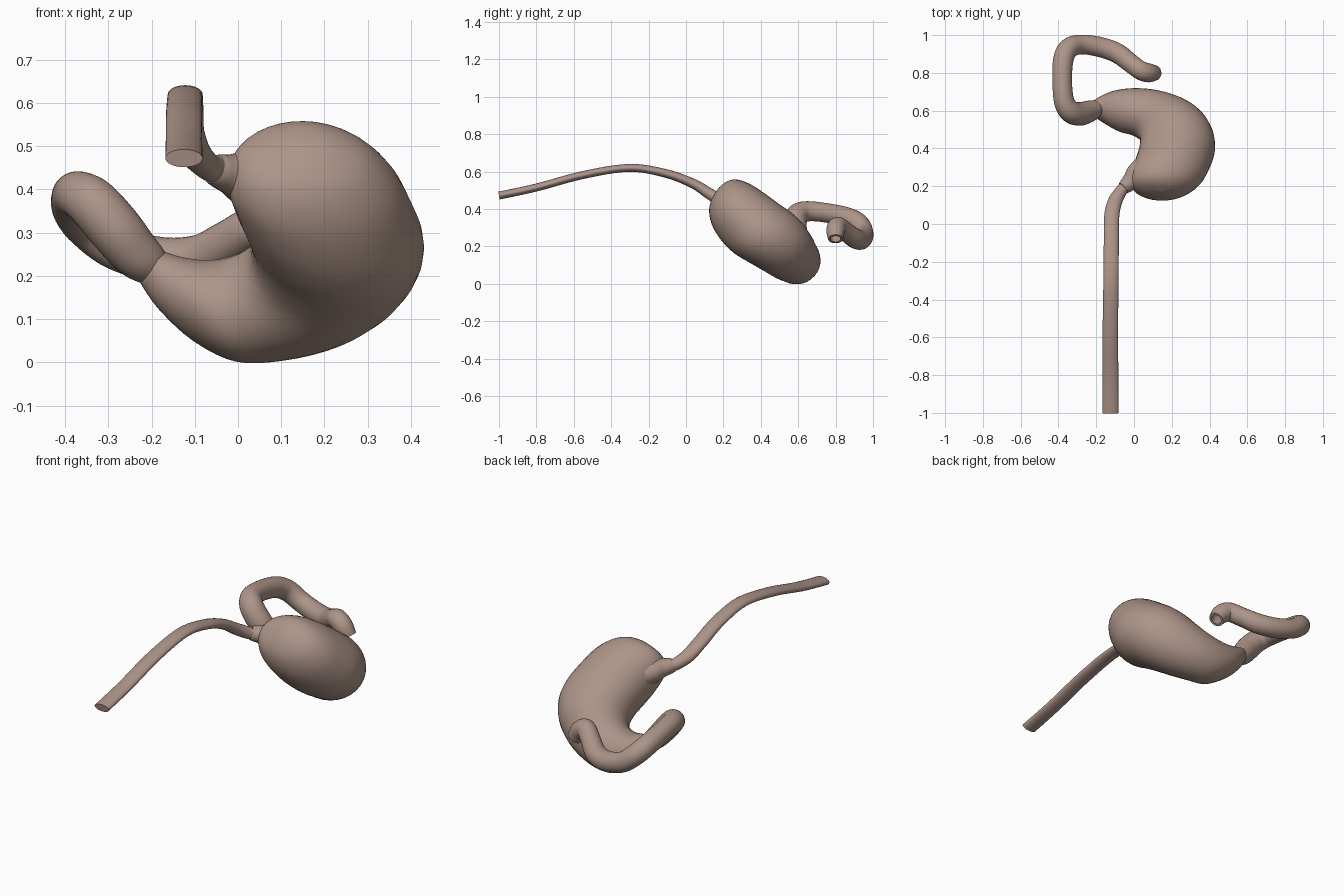
import bpy, bmesh, math
from mathutils import Vector

if "Cube" in bpy.data.objects:
    bpy.data.objects.remove(bpy.data.objects["Cube"])

SIDES = 32

# Brownish-pink tissue
tissue = bpy.data.materials.new("tissue")
tissue.diffuse_color = (0.42, 0.30, 0.25, 1)
tissue.use_nodes = True
tissue.node_tree.nodes["Principled BSDF"].inputs["Base Color"].default_value = tissue.diffuse_color


def spline(stations, steps):
    """Catmull-Rom resampling of equal-length number rows."""
    s = [stations[0]] + list(stations) + [stations[-1]]
    rows = []
    for i in range(1, len(s) - 2):
        for k in range(steps):
            t = k / steps
            rows.append([0.5 * (2 * b + (c - a) * t + (2 * a - 5 * b + 4 * c - d) * t * t
                                + (3 * b - a - 3 * c + d) * t ** 3)
                         for a, b, c, d in zip(*s[i - 1:i + 3])])
    return rows + [list(stations[-1])]


def loft(name, rings):
    """Skin rings given as (centre, half axis a, half axis b), capped at both ends."""
    bm = bmesh.new()
    loops = []
    for c, a, b in rings:
        loops.append([bm.verts.new(c + a * math.cos(2 * math.pi * k / SIDES)
                                   + b * math.sin(2 * math.pi * k / SIDES)) for k in range(SIDES)])
    for p, q in zip(loops, loops[1:]):
        for k in range(SIDES):
            j = (k + 1) % SIDES
            bm.faces.new((p[k], p[j], q[j], q[k]))
    bm.faces.new(loops[0][::-1])
    bm.faces.new(loops[-1])
    bmesh.ops.recalc_face_normals(bm, faces=bm.faces[:])
    me = bpy.data.meshes.new(name)
    bm.to_mesh(me)
    bm.free()
    me.materials.append(tissue)
    ob = bpy.data.objects.new(name, me)
    bpy.context.collection.objects.link(ob)
    bpy.ops.object.select_all(action='DESELECT')
    ob.select_set(True)
    bpy.context.view_layer.objects.active = ob
    bpy.ops.object.shade_smooth_by_angle(angle=math.radians(50))
    return ob


def tube(name, stations, side, hollow=0):
    """Sweep along x, y, z, side radius, up radius; optional open recess at the far end."""
    rows = spline(stations, 6)
    pts = [Vector(r[:3]) for r in rows]
    side = Vector(side)
    rings = []
    for i, r in enumerate(rows):
        t = (pts[min(i + 1, len(pts) - 1)] - pts[max(i - 1, 0)]).normalized()
        side = (side - t * side.dot(t)).normalized()
        rings.append((pts[i], side * r[3], t.cross(side) * r[4]))
    if hollow:
        for c, a, b in rings[-1:-1 - hollow:-1]:
            rings.append((c, a * 0.68, b * 0.68))
    return loft(name, rings)


# Stomach: lesser-curve point, greater-curve point, half thickness, offset,
# all in the tilted plane the organ lies in
O, V, N = Vector((0, 0.42, 0.29)), Vector((0, 0.75, -0.66)), Vector((0, 0.66, 0.75))
stomach = [
    (.145, -.332, .155, -.332, .004, .005),
    (.065, -.318, .225, -.322, .065, 0),
    (.0, -.288, .305, -.282, .115, -.01),
    (-.025, -.23, .368, -.205, .152, -.02),
    (-.008, -.15, .408, -.10, .172, -.026),
    (.015, -.07, .43, 0, .178, -.024),
    (.03, 0, .415, .10, .175, -.012),
    (.03, .06, .36, .20, .165, -.006),
    (.01, .10, .265, .285, .15, -.008),
    (-.03, .125, .14, .345, .133, -.01),
    (-.08, .135, .015, .365, .12, -.008),
    (-.13, .14, -.10, .335, .095, .018),
    (-.17, .145, -.19, .265, .07, .05),
    (-.19, .14, -.235, .21, .045, .075),
]
rings = []
for lu, lv, gu, gv, t, n in spline(stomach, 5):
    lo, gr = Vector((lu, 0, 0)) + V * lv, Vector((gu, 0, 0)) + V * gv
    rings.append((O + (lo + gr) / 2 + N * n, (gr - lo) / 2, N * t))
loft("stomach", rings)

# Cardia: short flared neck joining the stomach
tube("cardia", [
    (-.056, .19, .447, .034, .034),
    (-.045, .20, .443, .039, .039),
    (-.02, .222, .436, .048, .046),
    (.01, .245, .43, .07, .06),
    (.05, .27, .42, .085, .07)], (1, 0, 0))

# Oesophagus: flattened at the free end, rounder at the stomach
tube("oesophagus", [
    (-.125, -1, .472, .043, .021),
    (-.125, -.8, .515, .042, .021),
    (-.125, -.55, .582, .041, .021),
    (-.122, -.3, .62, .040, .021),
    (-.12, -.1, .588, .040, .023),
    (-.118, .04, .535, .040, .026),
    (-.100, .12, .485, .038, .030),
    (-.068, .175, .452, .032, .031),
    (-.045, .20, .443, .030, .030)], (1, 0, 0))

# Duodenum: C-shaped loop with an open end
tube("duodenum", [
    (-.18, .61, .205, .035, .035),
    (-.208, .606, .228, .050, .050),
    (-.242, .595, .258, .058, .058),
    (-.285, .583, .31, .062, .062),
    (-.335, .595, .367, .060, .060),
    (-.37, .65, .388, .054, .054),
    (-.38, .76, .378, .052, .052),
    (-.374, .87, .352, .054, .054),
    (-.345, .93, .315, .054, .054),
    (-.28, .95, .265, .052, .052),
    (-.18, .937, .237, .053, .053),
    (-.09, .905, .242, .053, .053),
    (-.02, .853, .28, .050, .050),
    (.035, .813, .308, .050, .050),
    (.078, .80, .285, .050, .050),
    (.112, .80, .24, .040, .040)], (0, 1, 0), hollow=8)
